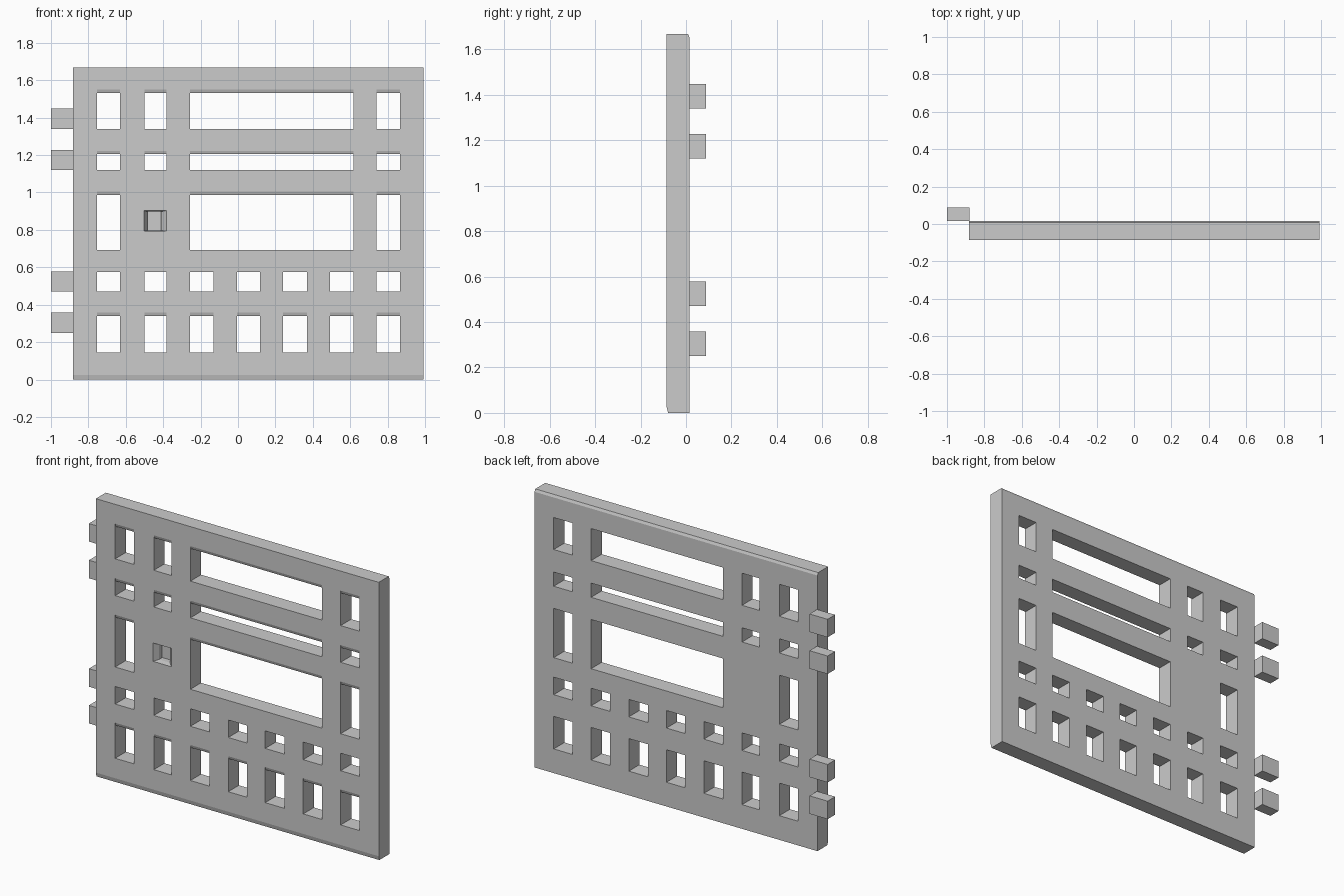
import bpy, bmesh

if "Cube" in bpy.data.objects:
    bpy.data.objects.remove(bpy.data.objects["Cube"])

FRONT, BACK = -0.085, 0.016
LEFT, RIGHT, TOP = -0.883, 0.993, 1.667


def finish(bm, name):
    bmesh.ops.recalc_face_normals(bm, faces=bm.faces)
    mesh = bpy.data.meshes.new(name)
    bm.to_mesh(mesh)
    bm.free()
    obj = bpy.data.objects.new(name, mesh)
    bpy.context.collection.objects.link(obj)
    return obj


def skin(bm, rings):
    """Closed solid through matching rings of points."""
    loops = [[bm.verts.new(p) for p in ring] for ring in rings]
    n = len(loops[0])
    for a, b in zip(loops, loops[1:]):
        for i in range(n):
            j = (i + 1) % n
            bm.faces.new((a[i], a[j], b[j], b[i]))
    bm.faces.new(loops[0][::-1])
    bm.faces.new(loops[-1])


def prism_x(bm, profile, x0, x1):
    skin(bm, [[(x, y, z) for y, z in profile] for x in (x0, x1)])


def rect(y, x0, x1, z0, z1):
    return [(x0, y, z0), (x1, y, z0), (x1, y, z1), (x0, y, z1)]


# Gate panel: slab with slightly eased lower front and upper back edges
bm = bmesh.new()
prism_x(bm, [(FRONT, 0.025), (FRONT + 0.006, 0), (BACK, 0), (BACK, TOP - 0.015),
             (BACK - 0.007, TOP), (FRONT, TOP)], LEFT, RIGHT)
panel = finish(bm, "gate_panel")

# Openings: rows and columns of the lattice
narrow = [(-0.755, -0.63), (-0.499, -0.383), (-0.256, -0.13), (-0.005, 0.118),
          (0.24, 0.368), (0.492, 0.618), (0.74, 0.866)]
wide = (-0.256, 0.618)
upper = [narrow[0], narrow[1], wide, narrow[6]]
middle = [narrow[0], wide, narrow[6]]
rows = [((0.145, 0.34), narrow), ((0.47, 0.575), narrow),
        ((0.692, 0.987), middle), ((1.12, 1.205), upper), ((1.34, 1.532), upper)]

bm = bmesh.new()
for (z0, z1), columns in rows:
    ease = 0 if z0 == 0.47 else 0.018
    profile = [(FRONT - 0.05, z0), (BACK + 0.05, z0), (BACK + 0.05, z1)]
    if ease:
        profile += [(FRONT + 0.006, z1), (FRONT, z1 + ease),
                    (FRONT - 0.05, z1 + ease)]
    else:
        profile += [(FRONT - 0.05, z1)]
    for x0, x1 in columns:
        prism_x(bm, profile, x0, x1)

# Keyhole recess in the lock plate
skin(bm, [rect(FRONT - 0.02, -0.503, -0.383, 0.793, 0.903),
          rect(FRONT, -0.503, -0.383, 0.793, 0.903),
          rect(FRONT + 0.03, -0.485, -0.412, 0.798, 0.898),
          rect(FRONT + 0.06, -0.485, -0.412, 0.798, 0.898)])
cutter = finish(bm, "opening_cutter")
cutter.hide_render = True

cut = panel.modifiers.new("openings", 'BOOLEAN')
cut.operation = 'DIFFERENCE'
cut.solver = 'EXACT'
cut.object = cutter
bpy.context.view_layer.objects.active = panel
panel.select_set(True)
bpy.ops.object.modifier_apply(modifier=cut.name)
bpy.data.objects.remove(cutter, do_unlink=True)

# Hinge blocks on the rear left edge
for i, z in enumerate((0.25, 0.47, 1.12, 1.34)):
    bm = bmesh.new()
    skin(bm, [rect(BACK, -1.0, -0.88, z, z + 0.108),
              rect(0.087, -1.0, -0.88, z, z + 0.108)])
    finish(bm, f"hinge_block_{i + 1}")
